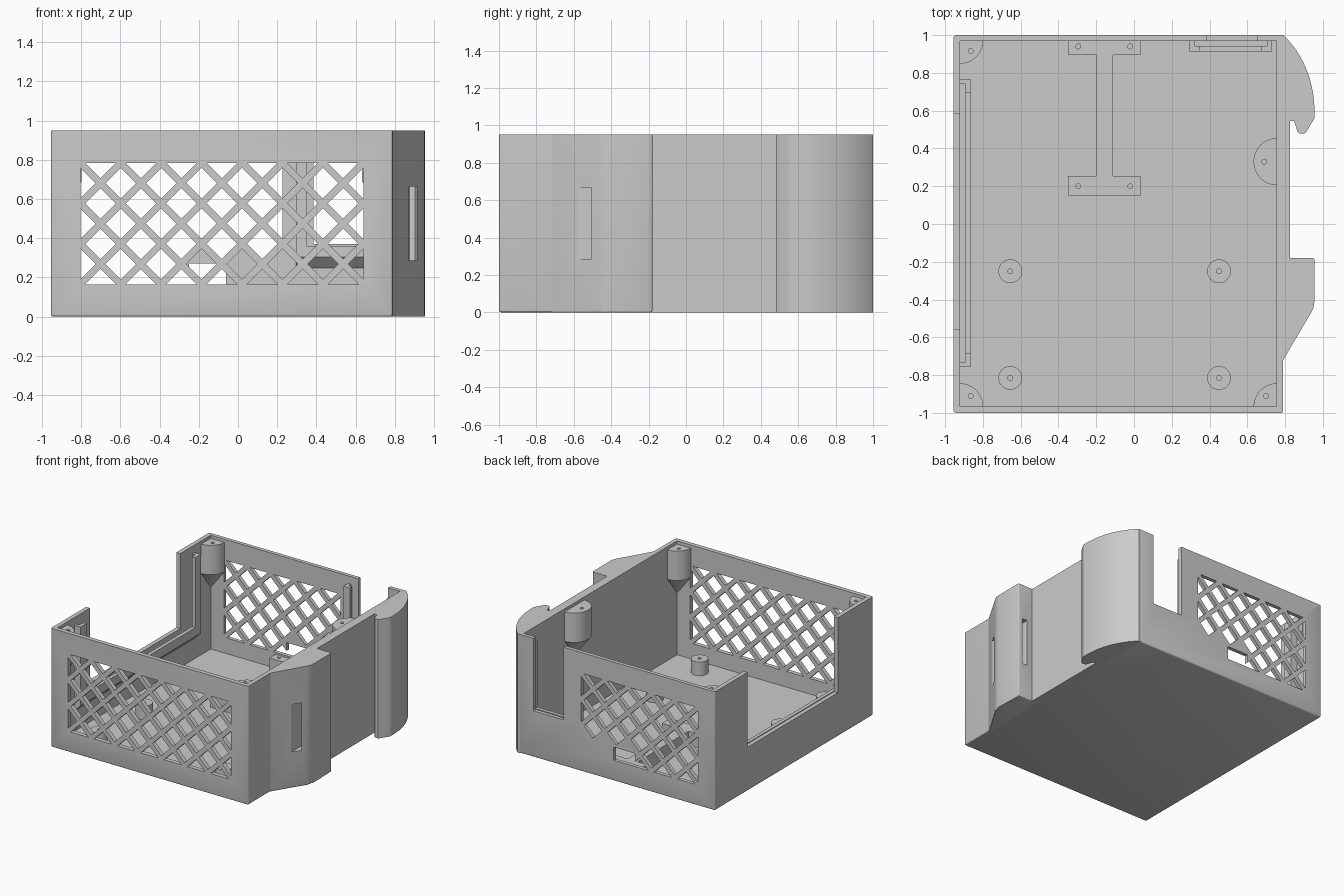
import bpy, bmesh, math

if "Cube" in bpy.data.objects:
    bpy.data.objects.remove(bpy.data.objects["Cube"])

grey = bpy.data.materials.new("plain grey")
grey.diffuse_color = (0.6, 0.6, 0.6, 1)
grey.use_nodes = True
grey.node_tree.nodes["Principled BSDF"].inputs["Base Color"].default_value = grey.diffuse_color

H = 0.95                                     # overall height
X0, X1, Y0, Y1 = -0.955, 0.79, -1.0, 1.0     # outer box
IX0, IX1, IY0, IY1 = -0.92, 0.755, -0.965, 0.97   # inner faces of walls
FLOOR = 0.04


def finish(name, bm, angle=25):
    bmesh.ops.recalc_face_normals(bm, faces=bm.faces)
    me = bpy.data.meshes.new(name)
    bm.to_mesh(me)
    bm.free()
    ob = bpy.data.objects.new(name, me)
    bpy.context.collection.objects.link(ob)
    me.materials.append(grey)
    smooth(ob, angle)
    return ob


def smooth(ob, angle=25):
    bpy.ops.object.select_all(action='DESELECT')
    ob.select_set(True)
    bpy.context.view_layer.objects.active = ob
    bpy.ops.object.shade_smooth_by_angle(angle=math.radians(angle))


def add_prism(bm, pts, a, b, place):
    """Extrude a 2D outline from a to b; place(u, v, w) gives the 3D point."""
    lo = [bm.verts.new(place(u, v, a)) for u, v in pts]
    hi = [bm.verts.new(place(u, v, b)) for u, v in pts]
    bm.faces.new(lo)
    bm.faces.new(hi)
    n = len(pts)
    for i in range(n):
        j = (i + 1) % n
        bm.faces.new((lo[i], lo[j], hi[j], hi[i]))


def up(u, v, w):          # outline in plan, extruded in z
    return (u, v, w)


def along_y(u, v, w):     # outline in x/z, extruded in y
    return (u, w, v)


def rect(u0, u1, v0, v1):
    return [(u0, v0), (u1, v0), (u1, v1), (u0, v1)]


def circle(x, y, r, n=32):
    return [(x + r * math.cos(2 * math.pi * i / n), y + r * math.sin(2 * math.pi * i / n))
            for i in range(n)]


def cut(ob, bm):
    cutter = finish("cutter", bm)
    cutter.hide_render = True
    mod = ob.modifiers.new("cut", 'BOOLEAN')
    mod.operation, mod.solver, mod.object = 'DIFFERENCE', 'EXACT', cutter
    bpy.context.view_layer.objects.active = ob
    bpy.ops.object.modifier_apply(modifier=mod.name)
    bpy.data.objects.remove(cutter)
    smooth(ob)


def round_edges(bm, width, test):
    edges = [e for e in bm.edges if test(*[v.co for v in e.verts])]
    bmesh.ops.bevel(bm, geom=edges, offset=width, segments=3, profile=0.5, affect='EDGES')


def at_bottom(a, b):
    return a.z < 0.001 and b.z < 0.001


# Case shell: rounded box, hollowed out
bm = bmesh.new()
add_prism(bm, rect(X0, X1, Y0, Y1), 0, H, up)
round_edges(bm, 0.012, lambda a, b: at_bottom(a, b) or abs(a.z - b.z) > 0.5)
case = finish("case", bm)
bm = bmesh.new()
add_prism(bm, rect(IX0, IX1, IY0, IY1), FLOOR, H + 0.1, up)
cut(case, bm)

# Diamond lattice vents in front and back walls
PITCH, HOLE, LX, LZ = 0.2064, 0.078, -0.805, 0.165


def lattice(cols, ya, yb, skip):
    bm = bmesh.new()
    for i in range(2 * cols + 1):
        for j in range(7):
            if (i + j) % 2 == 0:
                continue
            cx, cz = LX + i * PITCH / 2, LZ + j * PITCH / 2
            if skip(cx, cz):
                continue
            pts = [(cx - HOLE, cz), (cx, cz - HOLE), (cx + HOLE, cz), (cx, cz + HOLE)]
            pts = [p for p in pts if LX - 0.01 < p[0] < LX + cols * PITCH + 0.01
                   and LZ - 0.01 < p[1] < LZ + 3 * PITCH + 0.01]
            add_prism(bm, pts, ya, yb, along_y)
    return bm


cut(case, lattice(7, -1.1, -0.9, lambda x, z: False))
cut(case, lattice(5, 0.9, 1.1, lambda x, z: z < 0.3 and x > -0.25))

# Window openings in left and back walls, and small port in the back
for box in (((-1.1, -0.9), (-0.555, 0.585), 0.35, 1.1),
            ((0.385, 0.65), (0.9, 1.1), 0.37, 1.1),
            ((-0.25, -0.06), (0.9, 1.1), 0.165, 0.27)):
    bm = bmesh.new()
    add_prism(bm, rect(*box[0], *box[1]), box[2], box[3], up)
    cut(case, bm)


# Slide-in panel rails: U-shaped spacer, wider U-shaped lip, sloped underside
def panel_rail(name, u0, u1, zb, lip_width, place):
    top, gap, depth = 0.89, 0.028, 0.057

    def u_shape(w):
        return [(u0, zb), (u1, zb), (u1, top), (u1 - w, top), (u1 - w, zb + w),
                (u0 + w, zb + w), (u0 + w, top), (u0, top)]
    bm = bmesh.new()
    add_prism(bm, u_shape(0.025), -0.003, gap, place)
    add_prism(bm, u_shape(lip_width), gap, depth, place)
    add_prism(bm, [(0, zb), (depth, zb), (0, zb - depth)], u0, u1,
              lambda d, z, u: place(u, z, d))
    finish(name, bm)


panel_rail("left_panel_rail", -0.755, 0.765, 0.26, 0.072, lambda u, z, d: (IX0 + d, u, z))
panel_rail("back_panel_rail", 0.295, 0.73, 0.305, 0.055, lambda u, z, d: (u, IY1 - d, z))

# Thick right wall plate between the two clips
bm = bmesh.new()
add_prism(bm, rect(0.77, 0.825, -0.3, 0.6), 0, H, up)
finish("right_wall_plate", bm)

# Front clip: wedge with a strap slot running through it
bm = bmesh.new()
add_prism(bm, [(0.77, -0.72), (0.79, -0.72), (0.94, -0.465), (0.951, -0.44), (0.955, -0.41),
               (0.955, -0.18), (0.77, -0.18)], 0, H, up)
round_edges(bm, 0.009, lambda a, b: (at_bottom(a, b) and max(a.x, b.x) > 0.8)
            or (min(a.x, b.x) > 0.954 and min(a.y, b.y) > -0.19))
clip = finish("front_clip", bm)
bm = bmesh.new()
add_prism(bm, rect(0.873, 0.916, 0.285, 0.665), -0.8, 0, along_y)
cut(clip, bm)

# Rear hook: curved outer side, barbed tip
arc = []
for i in range(17):
    t = math.radians(52 * (1 - i / 16))
    s, c = math.sin(t), math.cos(t)
    arc.append((0.955 - 0.165 * (1 - c) / (1 - math.cos(math.radians(52))),
                0.6 + 0.4 * s / math.sin(math.radians(52))))
bm = bmesh.new()
add_prism(bm, [(0.77, 1.0)] + arc + [(0.955, 0.56), (0.912, 0.487), (0.903, 0.48), (0.875, 0.48),
                                     (0.866, 0.487), (0.848, 0.545), (0.77, 0.545)], 0, H, up)
finish("rear_hook", bm)


# Screw posts: part-round columns tapering to a point on the wall
def screw_post(name, x, y, a0, sweep, hx, hy):
    r, top, mid, tip = 0.125, 0.925, 0.69, 0.53
    n = max(12, sweep // 7)
    ring = [(x, y)] + [(x + r * math.cos(math.radians(a0 + sweep * i / n)),
                        y + r * math.sin(math.radians(a0 + sweep * i / n))) for i in range(n + 1)]
    bm = bmesh.new()
    hi = [bm.verts.new((*p, top)) for p in ring]
    lo = [bm.verts.new((*p, mid)) for p in ring]
    end = bm.verts.new((x, y, tip))
    bm.faces.new(hi)
    for i in range(len(ring)):
        j = (i + 1) % len(ring)
        bm.faces.new((hi[i], hi[j], lo[j], lo[i]))
        bm.faces.new((lo[i], lo[j], end))
    post = finish(name, bm)
    bm = bmesh.new()
    add_prism(bm, circle(hx, hy, 0.013, 12), 0.75, 1, up)
    cut(post, bm)


screw_post("screw_post_back_left", IX0 - 0.003, IY1 + 0.003, 270, 90, -0.865, 0.915)
screw_post("screw_post_front_left", IX0 - 0.003, IY0 - 0.003, 0, 90, -0.865, -0.91)
screw_post("screw_post_front_right", IX1 + 0.003, IY0 - 0.003, 90, 90, 0.7, -0.91)
screw_post("screw_post_right", IX1 + 0.003, 0.33, 90, 180, 0.69, 0.33)

# Round board standoffs on the floor
for x in (-0.655, 0.45):
    for y in (-0.25, -0.815):
        bm = bmesh.new()
        add_prism(bm, circle(x, y, 0.063), FLOOR - 0.01, 0.15, up)
        ob = finish("standoff", bm)
        bm = bmesh.new()
        add_prism(bm, circle(x, y, 0.013, 12), 0.06, 0.2, up)
        cut(ob, bm)

# I-shaped board support with four screw holes
bm = bmesh.new()
add_prism(bm, [(-0.35, 0.15), (0.035, 0.15), (0.035, 0.255), (-0.11, 0.255), (-0.11, 0.895),
               (0.035, 0.895), (0.035, 0.975), (-0.35, 0.975), (-0.35, 0.895), (-0.2, 0.895),
               (-0.2, 0.255), (-0.35, 0.255)], FLOOR - 0.01, 0.15, up)
support = finish("board_support", bm)
bm = bmesh.new()
for x in (-0.295, -0.02):
    for y in (0.2, 0.94):
        add_prism(bm, circle(x, y, 0.013, 12), 0.06, 0.2, up)
cut(support, bm)
